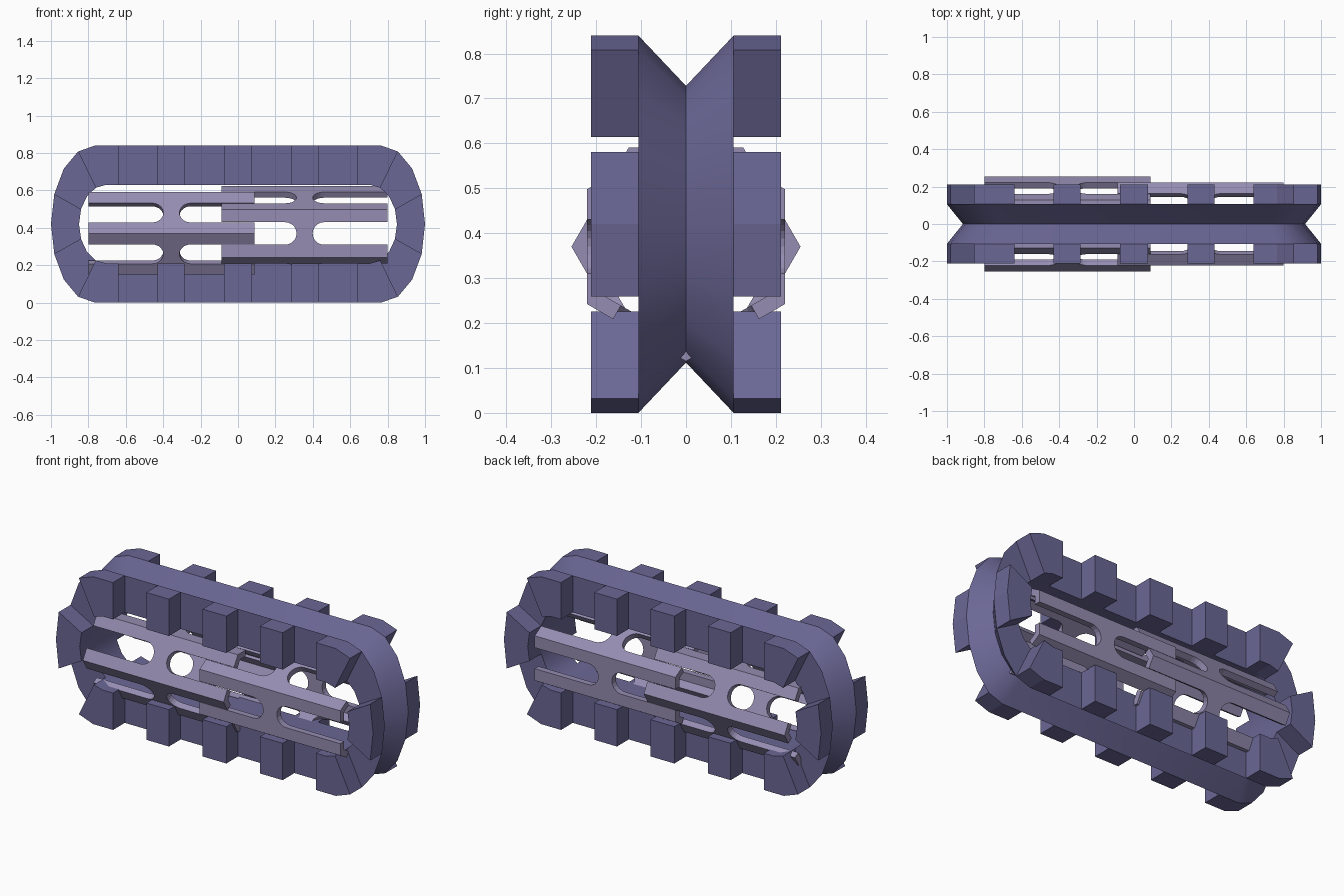
import bpy, bmesh
from math import sin, cos, radians, pi

if "Cube" in bpy.data.objects:
    bpy.data.objects.remove(bpy.data.objects["Cube"])

ZC = 0.42          # ring centre height
HW, TW = 0.106, 0.212   # half widths of ring and tread blocks
# end arcs (centre x, x radius, z radius)
OUTER = (0.765, 0.235, 0.42)
GROOVE = (0.725, 0.19, 0.308)
INNER = (0.705, 0.145, 0.21)


def material(name, rgb):
    m = bpy.data.materials.new(name)
    m.diffuse_color = (*rgb, 1)
    m.use_nodes = True
    m.node_tree.nodes["Principled BSDF"].inputs["Base Color"].default_value = m.diffuse_color
    return m


RING_MAT = material("dark_violet", (0.145, 0.135, 0.30))
TUBE_MAT = material("pale_violet", (0.30, 0.265, 0.44))


def finish(bm, name, mat):
    bmesh.ops.recalc_face_normals(bm, faces=bm.faces[:])
    me = bpy.data.meshes.new(name)
    bm.to_mesh(me)
    bm.free()
    ob = bpy.data.objects.new(name, me)
    bpy.context.collection.objects.link(ob)
    me.materials.append(mat)
    return ob


def arc(layer, deg, side=1):
    cx, rx, rz = layer
    a = radians(deg)
    return side * (cx + rx * cos(a)), ZC + rz * sin(a)


def prism(bm, pts, a, b, place):
    """Extrude a 2D outline from depth a to b; place maps (u, v, depth) to xyz."""
    lo = [bm.verts.new(place(u, v, a)) for u, v in pts]
    hi = [bm.verts.new(place(u, v, b)) for u, v in pts]
    n = len(pts)
    bm.faces.new(lo)
    bm.faces.new(hi)
    for i in range(n):
        j = (i + 1) % n
        bm.faces.new((lo[i], lo[j], hi[j], hi[i]))


# grooved ring: five-point section swept around the stretched loop
bm = bmesh.new()
section = [(OUTER, -HW), (GROOVE, 0), (OUTER, HW), (INNER, HW), (INNER, -HW)]
stations = [(d * 22.5, 1) for d in range(-4, 5)] + [(d * 22.5, -1) for d in range(4, -5, -1)]
loops = []
for deg, side in stations:
    loop = []
    for layer, y in section:
        x, z = arc(layer, deg, side)
        loop.append(bm.verts.new((x, y, z)))
    loops.append(loop)
for i, l in enumerate(loops):
    m = loops[(i + 1) % len(loops)]
    for k in range(5):
        j = (k + 1) % 5
        bm.faces.new((l[k], l[j], m[j], m[k]))
ring = finish(bm, "grooved_ring", RING_MAT)
bpy.context.view_layer.objects.active = ring
ring.select_set(True)
bpy.ops.object.shade_smooth_by_angle(angle=radians(35))
ring.select_set(False)

# tread blocks on both flanks
outlines = []
for v in (1, -1):
    zo, zi = ZC + v * 0.42, ZC + v * 0.21
    for x0, x1 in ((-0.43, -0.287), (-0.075, 0.075), (0.287, 0.43)):
        outlines.append([(x0, zo), (x1, zo), (x1, zi), (x0, zi)])
    for s in (1, -1):   # corner blocks
        outlines.append([(s * 0.64, zo)]
                        + [arc(OUTER, v * d, s) for d in (90, 67.5)]
                        + [arc(INNER, v * d, s) for d in (67.5, 90)]
                        + [(s * 0.64, zi)])
for s in (1, -1):       # end blocks
    outlines.append([arc(OUTER, d, s) for d in (-22.5, 0, 22.5)]
                    + [arc(INNER, d, s) for d in (22.5, 0, -22.5)])
bm = bmesh.new()
for side in (1, -1):
    for pts in outlines:
        prism(bm, pts, side * HW, side * TW, lambda u, v, d: (u, d, v))
finish(bm, "tread_blocks", RING_MAT)


# slotted hexagonal tubes
def slotted_tube(name, x0, x1, turn, r=0.255, wall=0.035, zc=0.37):
    ap = r * cos(pi / 6)
    r_in = (ap - wall) / cos(pi / 6)
    bm = bmesh.new()
    rows = []
    for x, rad in ((x0, r), (x1, r), (x1, r_in), (x0, r_in)):
        rows.append([bm.verts.new((x, rad * cos(turn + k * pi / 3), zc + rad * sin(turn + k * pi / 3)))
                     for k in range(6)])
    for i in range(4):
        a, b = rows[i], rows[(i + 1) % 4]
        for k in range(6):
            j = (k + 1) % 6
            bm.faces.new((a[k], a[j], b[j], b[k]))
    tube = finish(bm, name, TUBE_MAT)

    # open-ended slots in every face, leaving a narrow web at mid length
    mid, web, hw = (x0 + x1) / 2, 0.043, 0.06
    bm = bmesh.new()
    for k in range(6):
        t = turn + pi / 6 + k * pi / 3
        for s in (1, -1):
            c = mid + s * (web + hw)
            pts = [(c - s * hw * sin(i * pi / 10), hw * cos(i * pi / 10)) for i in range(11)]
            end = mid + s * 0.6
            pts += [(end, -hw), (end, hw)]
            prism(bm, pts, ap - wall - 0.02, ap + 0.03,
                  lambda u, v, d: (u, d * cos(t) - v * sin(t), zc + d * sin(t) + v * cos(t)))
    cutter = finish(bm, name + "_cutter", TUBE_MAT)
    cutter.hide_render = True
    mod = tube.modifiers.new("slots", 'BOOLEAN')
    mod.operation, mod.solver, mod.object = 'DIFFERENCE', 'EXACT', cutter
    dg = bpy.context.evaluated_depsgraph_get()
    cut = bpy.data.meshes.new_from_object(tube.evaluated_get(dg))
    tube.modifiers.clear()
    tube.data = cut
    bpy.data.objects.remove(cutter)


slotted_tube("left_slotted_tube", -0.80, 0.088, 0)
slotted_tube("right_slotted_tube", -0.088, 0.80, pi / 6)
